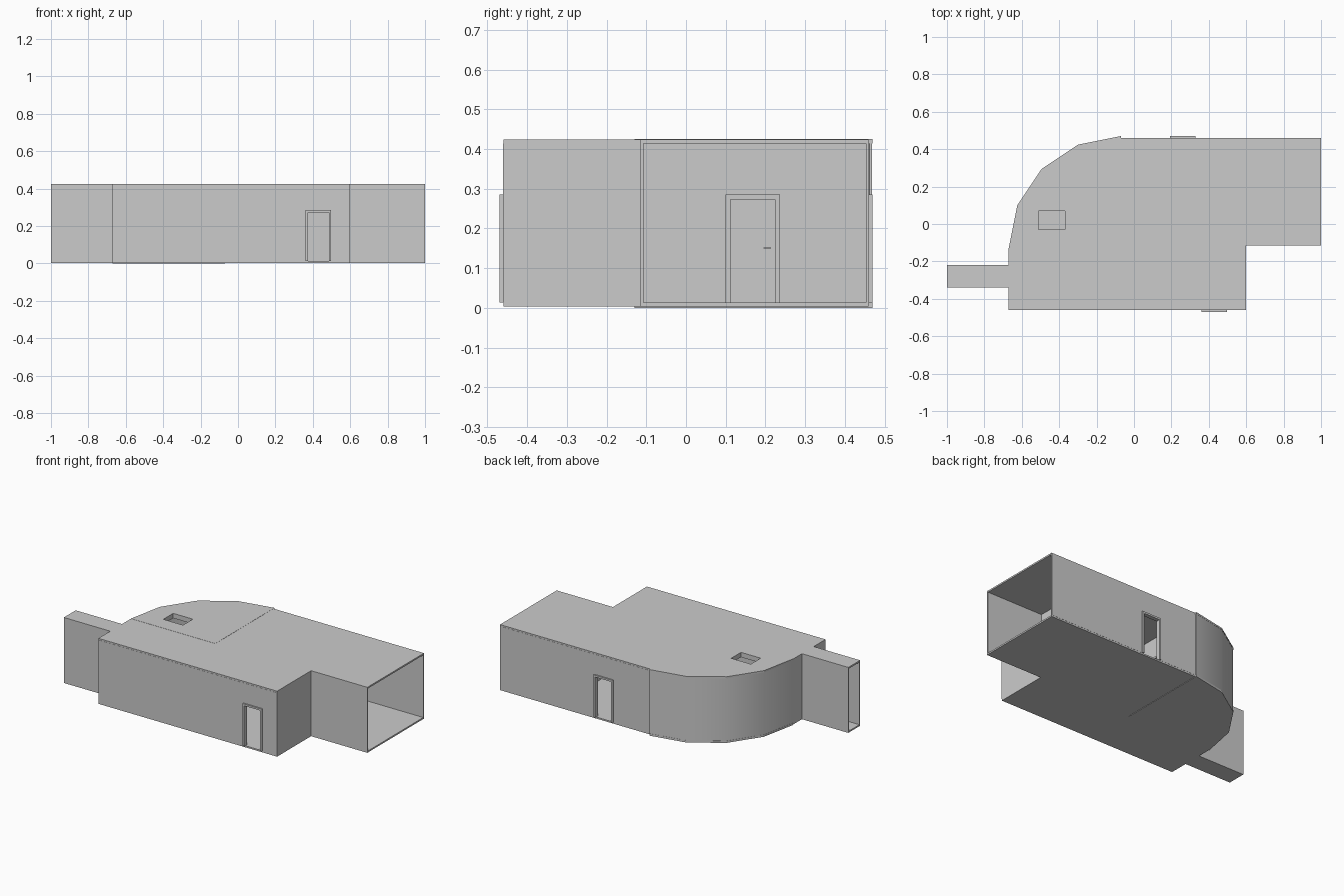
import bpy, bmesh, math

if "Cube" in bpy.data.objects:
    bpy.data.objects.remove(bpy.data.objects["Cube"])

T = 0.008            # wall thickness
Z0, Z1 = 0.003, 0.424
SLAB = 0.01
DOOR_W, DOOR_H, TRIM = 0.137, 0.285, 0.012


def finish(name, bm):
    bmesh.ops.recalc_face_normals(bm, faces=bm.faces)
    me = bpy.data.meshes.new(name)
    bm.to_mesh(me)
    bm.free()
    ob = bpy.data.objects.new(name, me)
    bpy.context.collection.objects.link(ob)
    return ob


def add_box(bm, x0, x1, y0, y1, z0, z1):
    vs = bmesh.ops.create_cube(bm, size=1)["verts"]
    for v in vs:
        v.co = ((x0 + x1) / 2 + v.co.x * (x1 - x0),
                (y0 + y1) / 2 + v.co.y * (y1 - y0),
                (z0 + z1) / 2 + v.co.z * (z1 - z0))


def prism(name, pts, z0, z1):
    bm = bmesh.new()
    f = bm.faces.new([bm.verts.new((x, y, z0)) for x, y in pts])
    ext = bmesh.ops.extrude_face_region(bm, geom=[f])["geom"]
    bmesh.ops.translate(bm, vec=(0, 0, z1 - z0),
                        verts=[v for v in ext if isinstance(v, bmesh.types.BMVert)])
    return finish(name, bm)


def oriented(bm, axis, a0, a1, b0, b1, z0, z1):
    # a runs along the wall, b across it
    if axis == "x":
        add_box(bm, a0, a1, b0, b1, z0, z1)
    else:
        add_box(bm, b0, b1, a0, a1, z0, z1)


def wall(name, axis, a0, a1, b, door=None):
    """Straight wall along an axis, outer or inner faces at b and b+T."""
    lo, hi = Z0 + SLAB, Z1 - SLAB
    bm = bmesh.new()
    if door is None:
        oriented(bm, axis, a0, a1, b, b + T, lo, hi)
    else:
        d0, d1 = door - DOOR_W / 2 + TRIM / 2, door + DOOR_W / 2 - TRIM / 2
        top = DOOR_H - TRIM / 2
        oriented(bm, axis, a0, d0, b, b + T, lo, hi)
        oriented(bm, axis, d1, a1, b, b + T, lo, hi)
        oriented(bm, axis, d0, d1, b, b + T, top, hi)
        # door surround, proud of both wall faces
        fr = bmesh.new()
        o0, o1 = door - DOOR_W / 2, door + DOOR_W / 2
        f0, f1 = b - 0.009, b + T + 0.009
        oriented(fr, axis, o0, o0 + TRIM, f0, f1, lo, DOOR_H)
        oriented(fr, axis, o1 - TRIM, o1, f0, f1, lo, DOOR_H)
        oriented(fr, axis, o0 + TRIM, o1 - TRIM, f0, f1, DOOR_H - TRIM, DOOR_H)
        finish(name + "_door_frame", fr)
    return finish(name, bm)


# quarter-round room outline, four segments
CX, CY, R = -0.07, -0.13, 0.60


def arc(r):
    return [(CX - r * math.cos(i * math.pi / 8), CY + r * math.sin(i * math.pi / 8))
            for i in range(5)]


# floors and roofs
main = [(-0.67, -0.46), (0.6, -0.46), (0.6, 0.46), (CX, 0.46), (CX, CY), (-0.67, CY)]
east = [(0.6, -0.115), (1, -0.115), (1, 0.46), (0.6, 0.46)]
west = [(-1, -0.34), (-0.67, -0.34), (-0.67, -0.22), (-1, -0.22)]
for name, pts in (("main_room", main), ("east_passage", east), ("west_passage", west)):
    prism(name + "_floor", pts, Z0, Z0 + SLAB)
    prism(name + "_roof", pts, Z1 - SLAB, Z1)
sector = [(CX, CY)] + arc(R)
prism("round_room_floor", sector, 0, Z0 + SLAB)
roof = prism("round_room_roof", sector, Z1 - SLAB, Z1 + 0.001)

# roof hatch opening
bm = bmesh.new()
add_box(bm, -0.51, -0.37, -0.03, 0.07, 0.38, 0.46)
cutter = finish("hatch_cutter", bm)
cutter.hide_render = True
mod = roof.modifiers.new("hatch", "BOOLEAN")
mod.operation = "DIFFERENCE"
mod.solver = "EXACT"
mod.object = cutter
bpy.context.view_layer.objects.active = roof
bpy.ops.object.modifier_apply(modifier=mod.name)
bpy.data.objects.remove(cutter)

# hatch curb below the roof
bm = bmesh.new()
for x0, x1, y0, y1 in ((-0.515, -0.51, -0.035, 0.075), (-0.37, -0.365, -0.035, 0.075),
                       (-0.51, -0.37, -0.035, -0.03), (-0.51, -0.37, 0.07, 0.075)):
    add_box(bm, x0, x1, y0, y1, Z1 - 0.03, Z1 - SLAB)
finish("hatch_curb", bm)

# curved outer wall
curved = prism("curved_wall", arc(R - 0.001) + arc(R - T)[::-1], SLAB, Z1 - SLAB)
bpy.context.view_layer.objects.active = curved
curved.select_set(True)
bpy.ops.object.shade_smooth_by_angle(angle=math.radians(35))

# main room walls
wall("front_wall", "x", -0.67, 0.6, -0.461, door=0.43)
wall("back_wall", "x", CX, 0.6, 0.461 - T, door=0.26)
wall("west_wall_front", "y", -0.453, -0.34, -0.67)
wall("west_wall_back", "y", -0.22, CY, -0.67)
wall("east_wall_front", "y", -0.453, -0.115, 0.6 - T)

# inner partitions
wall("east_partition", "y", -0.115, 0.453, 0.6 - T, door=0.168)
wall("round_room_east_partition", "y", CY, 0.46, CX - T, door=0.168)
wall("round_room_front_partition", "x", -0.66, CX, CY, door=-0.37)

# closed door with handle in the east partition
bm = bmesh.new()
add_box(bm, 0.594, 0.598, 0.112, 0.224, Z0 + SLAB, DOOR_H - TRIM)
finish("east_door", bm)
bm = bmesh.new()
add_box(bm, 0.598, 0.606, 0.208, 0.212, 0.149, 0.152)
add_box(bm, 0.604, 0.607, 0.195, 0.214, 0.149, 0.152)
finish("east_door_handle", bm)

# passage walls, open at the far ends
wall("east_passage_front_wall", "x", 0.6, 1, -0.115)
wall("east_passage_back_wall", "x", 0.6, 1, 0.461 - T)
wall("west_passage_front_wall", "x", -1, -0.67, -0.34)
wall("west_passage_back_wall", "x", -1, -0.67, -0.22 - T)
